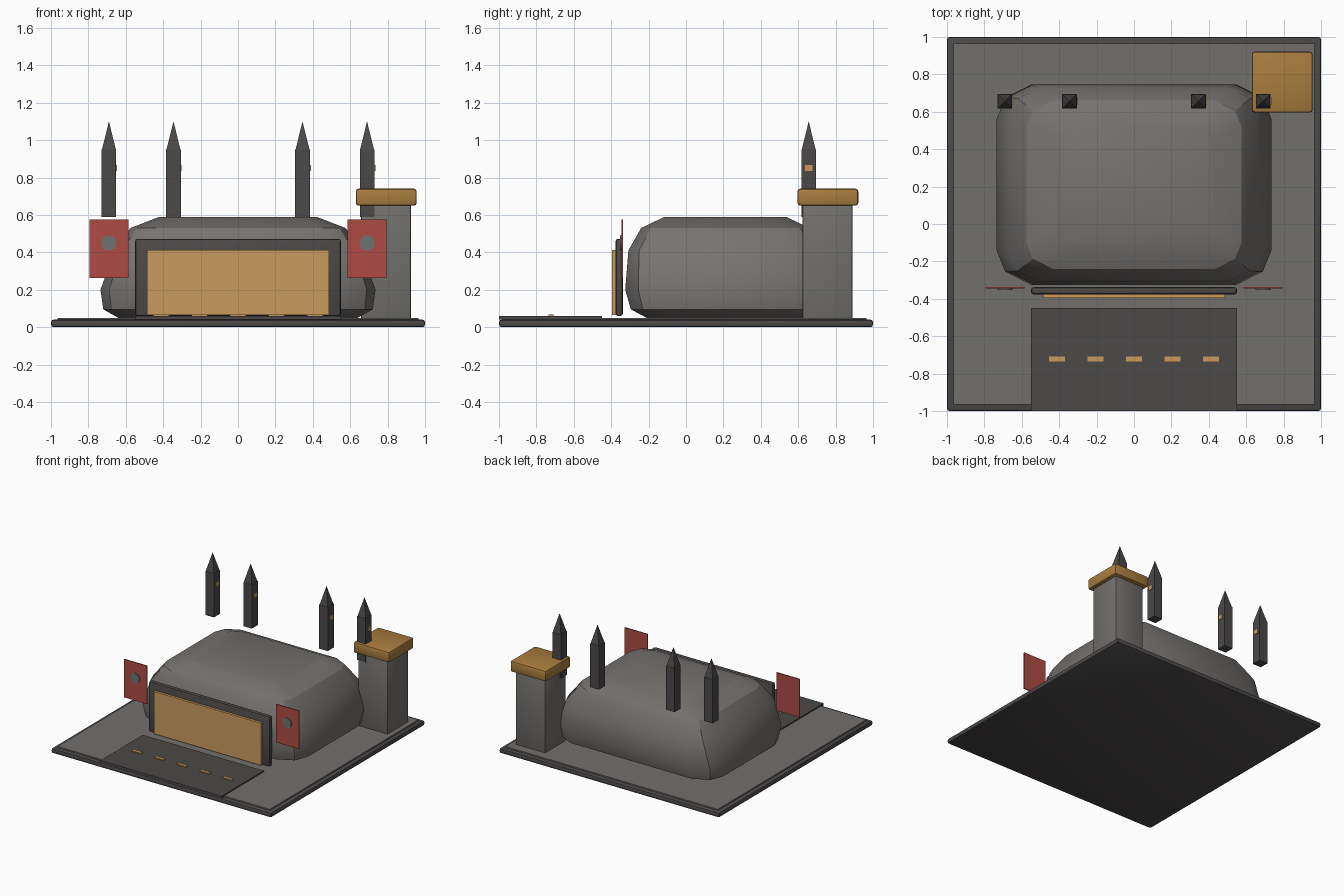
import bpy, bmesh, math
from mathutils import Matrix, Vector

if "Cube" in bpy.data.objects:
    bpy.data.objects.remove(bpy.data.objects["Cube"])


def material(name, r, g, b):
    m = bpy.data.materials.new(name)
    m.diffuse_color = (r, g, b, 1)
    m.use_nodes = True
    m.node_tree.nodes["Principled BSDF"].inputs["Base Color"].default_value = m.diffuse_color
    return m


DARK = material("dark_iron", 0.072, 0.065, 0.065)
GREY = material("concrete_grey", 0.17, 0.162, 0.152)
HALL = material("hull_grey", 0.18, 0.17, 0.16)
GOLD = material("light_gold", 0.60, 0.33, 0.115)
BRASS = material("brass", 0.40, 0.205, 0.05)
RED = material("banner_red", 0.42, 0.07, 0.055)
STEEL = material("steel", 0.16, 0.165, 0.165)


def finish(name, bm, mat, smooth=None):
    bmesh.ops.recalc_face_normals(bm, faces=bm.faces[:])
    me = bpy.data.meshes.new(name)
    bm.to_mesh(me)
    bm.free()
    me.materials.append(mat)
    ob = bpy.data.objects.new(name, me)
    bpy.context.collection.objects.link(ob)
    if smooth:
        bpy.ops.object.select_all(action='DESELECT')
        ob.select_set(True)
        bpy.context.view_layer.objects.active = ob
        bpy.ops.object.shade_smooth_by_angle(angle=math.radians(smooth))
    return ob


def box(name, mat, x, y, z, bevel=0):
    """Box from (min, max) ranges, with optional rounded edges."""
    bm = bmesh.new()
    size = Vector((x[1] - x[0], y[1] - y[0], z[1] - z[0]))
    mid = Vector((sum(x) / 2, sum(y) / 2, sum(z) / 2))
    place = Matrix.Translation(mid) @ Matrix.Diagonal(size).to_4x4()
    bmesh.ops.create_cube(bm, size=1, matrix=place)
    if bevel:
        bmesh.ops.bevel(bm, geom=bm.edges[:], offset=bevel, segments=2, profile=0.5, affect='EDGES')
    return finish(name, bm, mat, 40 if bevel else None)


# Ground slab, paving and forecourt
box("base_slab", DARK, (-1, 1), (-1, 1), (0, 0.04), 0.014)
box("paving", GREY, (-0.965, 0.965), (-0.965, 0.965), (0.035, 0.05))
box("forecourt", DARK, (-0.55, 0.55), (-1, -0.45), (0.04, 0.06))
for i in range(5):
    cx = (i - 2) * 0.206
    box(f"lane_dash_{i + 1}", GOLD, (cx - 0.043, cx + 0.043), (-0.735, -0.709), (0.058, 0.067))

# Main hall: stacked rounded rectangles (height, half width, half depth, corner size)
levels = [(0.05, 0.64, 0.42, 0.13), (0.095, 0.72, 0.505, 0.17), (0.2, 0.735, 0.535, 0.185),
          (0.41, 0.66, 0.518, 0.15), (0.53, 0.575, 0.45, 0.14), (0.59, 0.42, 0.325, 0.08)]
bm = bmesh.new()
rings = []
for z, hx, hy, c in levels:
    corner = [(hx, hy - c), (hx - 0.25 * c, hy - 0.38 * c), (hx - c, hy)]
    pts = corner + [(-x, y) for x, y in reversed(corner)]
    pts += [(-x, -y) for x, y in pts]
    rings.append([bm.verts.new((x, y + 0.21, z)) for x, y in pts])
for a, b in zip(rings, rings[1:]):
    n = len(a)
    for i in range(n):
        bm.faces.new((a[i], a[(i + 1) % n], b[(i + 1) % n], b[i]))
bm.faces.new(rings[0])
bm.faces.new(rings[-1])
finish("main_hall", bm, HALL, 30)

# Door frame and door
box("door_frame", DARK, (-0.55, 0.55), (-0.376, -0.338), (0.06, 0.472), 0.012)
box("hangar_door", GOLD, (-0.487, 0.487), (-0.396, -0.37), (0.065, 0.412))

# Banners with round emblems
for side, s in (("left", -1), ("right", 1)):
    cx = s * 0.69
    box(f"{side}_banner", RED, (cx - 0.105, cx + 0.105), (-0.345, -0.337), (0.263, 0.576))
    bm = bmesh.new()
    place = Matrix.Translation((cx, -0.348, 0.45)) @ Matrix.Rotation(math.pi / 2, 4, 'X')
    bmesh.ops.create_cone(bm, cap_ends=True, segments=16, radius1=0.041, radius2=0.041,
                          depth=0.009, matrix=place)
    finish(f"{side}_emblem", bm, STEEL, 40)

# Spires: square shaft, pyramid tip, small window on the right-hand face
SY, H = 0.656, 0.039
for i, cx in enumerate((-0.69, -0.345, 0.345, 0.69), 1):
    box(f"spire_shaft_{i}", DARK, (cx - H, cx + H), (SY - H, SY + H), (0.59, 0.95))
    bm = bmesh.new()
    place = Matrix.Translation((cx, SY, 1.025)) @ Matrix.Rotation(math.pi / 4, 4, 'Z')
    bmesh.ops.create_cone(bm, cap_ends=True, segments=4, radius1=0.037 * math.sqrt(2),
                          radius2=0, depth=0.15, matrix=place)
    finish(f"spire_tip_{i}", bm, DARK)
    box(f"spire_window_{i}", GOLD, (cx + H - 0.003, cx + H + 0.005), (SY - 0.019, SY + 0.019), (0.835, 0.868))

# Corner tower with brass cap
box("tower", GREY, (0.657, 0.925), (0.622, 0.89), (0.045, 0.66), 0.008)
box("tower_cap", BRASS, (0.63, 0.955), (0.596, 0.921), (0.65, 0.74), 0.014)
